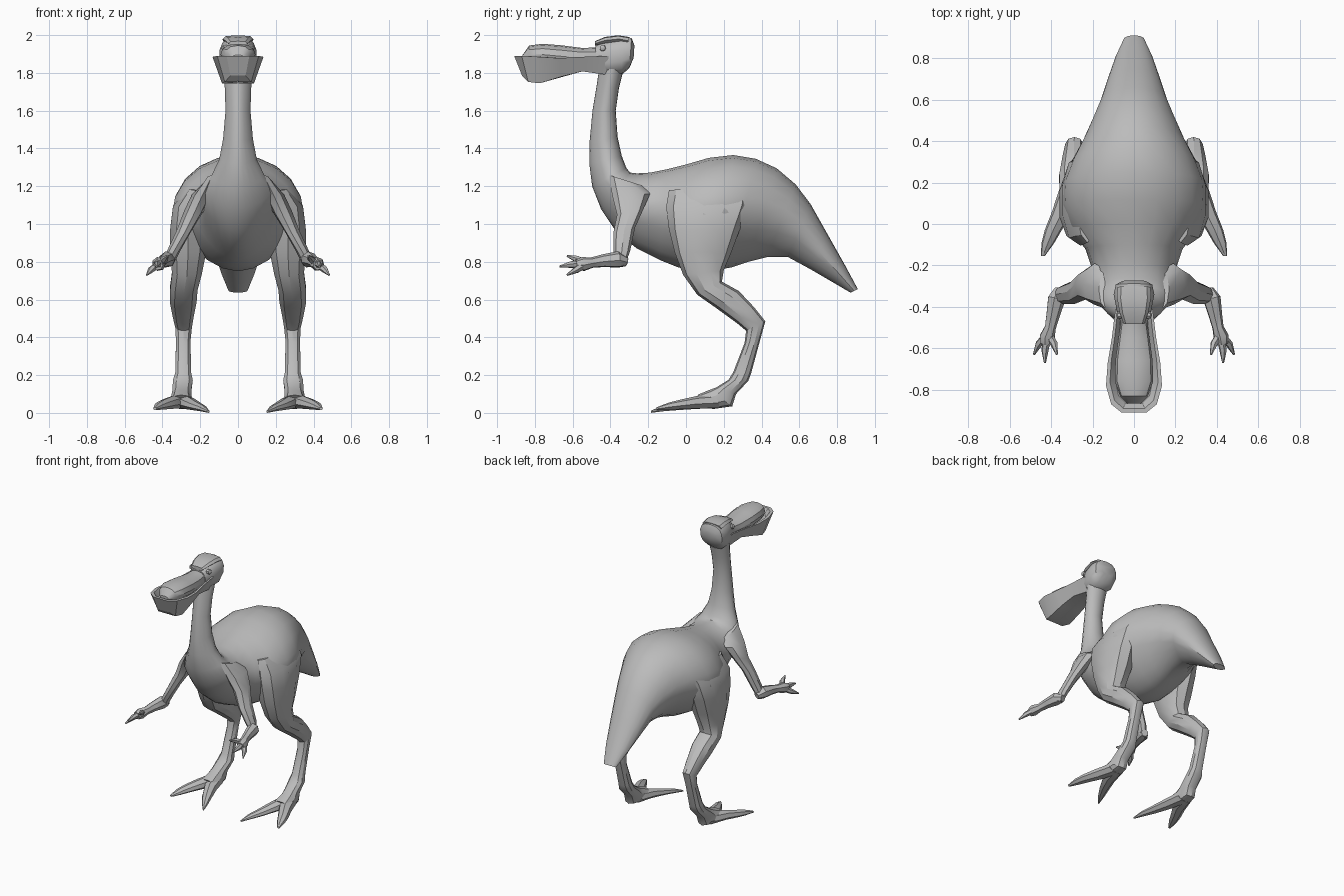
import bpy, bmesh, math
from mathutils import Vector

if "Cube" in bpy.data.objects:
    bpy.data.objects.remove(bpy.data.objects["Cube"])

grey = bpy.data.materials.new("plain_grey")
grey.use_nodes = True
grey.diffuse_color = (0.5, 0.5, 0.5, 1)
grey.node_tree.nodes["Principled BSDF"].inputs["Base Color"].default_value = (0.5, 0.5, 0.5, 1)


def oval(n, power=1.0):
    """Unit outline of n points; power below 1 makes it boxier."""
    def s(v):
        return math.copysign(abs(v) ** power, v)
    return [(s(math.sin(2 * math.pi * i / n)), s(math.cos(2 * math.pi * i / n))) for i in range(n)]


def skin(name, rings, angle):
    """Join rings of points into a closed skin."""
    bm = bmesh.new()
    loops = [[bm.verts.new(p) for p in ring] for ring in rings]
    n = len(loops[0])
    for a, b in zip(loops, loops[1:]):
        for i in range(n):
            j = (i + 1) % n
            bm.faces.new((a[i], a[j], b[j], b[i]))
    bm.faces.new(loops[0])
    bm.faces.new(loops[-1])
    bmesh.ops.recalc_face_normals(bm, faces=bm.faces)
    me = bpy.data.meshes.new(name)
    bm.to_mesh(me)
    bm.free()
    ob = bpy.data.objects.new(name, me)
    bpy.context.collection.objects.link(ob)
    me.materials.append(grey)
    bpy.ops.object.select_all(action='DESELECT')
    ob.select_set(True)
    bpy.context.view_layer.objects.active = ob
    bpy.ops.object.shade_smooth_by_angle(angle=math.radians(angle))


def loft(name, outline, rows, angle=40):
    """Rows: upper (y, z), lower (y, z), half width, optional x offset."""
    rings = []
    for y1, z1, y2, z2, w, *off in rows:
        cx = off[0] if off else 0
        rings.append([(cx + u * w, (y1 + y2) / 2 + v * (y1 - y2) / 2,
                       (z1 + z2) / 2 + v * (z1 - z2) / 2) for u, v in outline])
    skin(name, rings, angle)


def tube(name, pts, n=7, side=1, angle=35):
    """Pts: (x, y, z, radius); the rings follow the path."""
    ps = [Vector((p[0] * side, p[1], p[2])) for p in pts]
    rings = []
    for i, p in enumerate(ps):
        d = (ps[min(i + 1, len(ps) - 1)] - ps[max(i - 1, 0)]).normalized()
        a = d.cross(Vector((0.3, 0.2, 1)) if abs(d.z) < 0.8 else Vector((0, 1, 0))).normalized()
        b = d.cross(a)
        r = pts[i][3]
        rings.append([p + a * r * u + b * r * v for u, v in oval(n)])
    skin(name, rings, angle)


# Body, tail and neck in one sweep, narrower towards the belly
egg = [(u * (1 - 0.28 * max(0, -v)), v) for u, v in oval(20)]
loft("body", egg, [
    (0.91, 0.655, 0.872, 0.636, 0.05),
    (0.84, 0.785, 0.78, 0.69, 0.088),
    (0.75, 0.945, 0.66, 0.76, 0.125),
    (0.66, 1.105, 0.54, 0.825, 0.16),
    (0.58, 1.21, 0.43, 0.825, 0.2),
    (0.48, 1.295, 0.33, 0.80, 0.245),
    (0.37, 1.345, 0.24, 0.77, 0.3),
    (0.25, 1.365, 0.15, 0.755, 0.345),
    (0.12, 1.35, 0.06, 0.75, 0.35),
    (0.0, 1.315, -0.04, 0.77, 0.315),
    (-0.10, 1.29, -0.14, 0.81, 0.235),
    (-0.19, 1.272, -0.26, 0.87, 0.2),
    (-0.26, 1.268, -0.37, 0.96, 0.195),
    (-0.295, 1.272, -0.45, 1.08, 0.185),
    (-0.315, 1.295, -0.497, 1.20, 0.145),
    (-0.34, 1.36, -0.512, 1.32, 0.1),
    (-0.362, 1.46, -0.51, 1.44, 0.079),
    (-0.372, 1.60, -0.495, 1.60, 0.066),
    (-0.355, 1.72, -0.475, 1.72, 0.07),
    (-0.33, 1.82, -0.46, 1.82, 0.078)])

# Head with a flat brow
loft("head", oval(14, 0.8), [
    (-0.48, 1.945, -0.47, 1.80, 0.066),
    (-0.42, 1.975, -0.41, 1.785, 0.085),
    (-0.34, 1.992, -0.34, 1.79, 0.1),
    (-0.288, 1.985, -0.30, 1.825, 0.09),
    (-0.273, 1.945, -0.277, 1.88, 0.055)])
loft("brow", oval(8, 0.7), [
    (-0.482, 1.968, -0.482, 1.944, 0.05),
    (-0.43, 1.99, -0.42, 1.955, 0.07),
    (-0.36, 1.999, -0.35, 1.96, 0.082),
    (-0.30, 1.99, -0.31, 1.95, 0.08)], angle=20)

# Lower bill: an open scoop, rows give rim (x, y, z) then keel (x, y, z)
scoop = [(0.06, -0.91, 1.89, 0.04, -0.868, 1.785),
         (0.11, -0.87, 1.89, 0.07, -0.835, 1.752),
         (0.135, -0.78, 1.885, 0.085, -0.775, 1.745),
         (0.127, -0.67, 1.878, 0.08, -0.66, 1.78),
         (0.107, -0.55, 1.885, 0.068, -0.55, 1.808),
         (0.09, -0.41, 1.89, 0.058, -0.42, 1.79)]
half_rings = [[(x * 0.02, y, z) for *_, x, y, z in scoop],
              [(x, y, z) for *_, x, y, z in scoop],
              [(x, y, z) for x, y, z, *_ in scoop],
              [(x * 0.86, y * 0.97 - 0.007, z) for x, y, z, *_ in scoop],
              [(x * 0.68, y * 0.9 - 0.045, z - 0.035) for x, y, z, *_ in scoop],
              [(x * 0.02, y * 0.9 - 0.045, z - 0.035) for x, y, z, *_ in scoop]]
skin("lower_bill", [h + [(-x, y, z) for x, y, z in reversed(h)] for h in half_rings], 30)

loft("upper_bill", oval(12, 0.85), [
    (-0.865, 1.895, -0.865, 1.86, 0.035),
    (-0.83, 1.945, -0.83, 1.845, 0.068),
    (-0.76, 1.954, -0.76, 1.84, 0.092),
    (-0.66, 1.946, -0.66, 1.83, 0.09),
    (-0.55, 1.932, -0.55, 1.83, 0.075),
    (-0.46, 1.935, -0.46, 1.83, 0.062),
    (-0.40, 1.945, -0.40, 1.84, 0.065)], angle=30)

for side, label in ((1, "left"), (-1, "right")):
    tube(label + "_eye", [(0.06, -0.44, 1.93, 0.018), (0.08, -0.442, 1.932, 0.016),
                          (0.086, -0.443, 1.932, 0.006)], side=side)

    # Leg from hip to the back of the foot
    loft(label + "_leg", oval(10, 0.9), [
        (-0.09, 1.18, 0.35, 1.20, 0.05, 0.225 * side),
        (-0.105, 1.09, 0.335, 1.10, 0.09, 0.258 * side),
        (-0.09, 0.97, 0.285, 0.97, 0.1, 0.264 * side),
        (-0.06, 0.85, 0.24, 0.85, 0.1, 0.264 * side),
        (-0.015, 0.73, 0.20, 0.755, 0.083, 0.27 * side),
        (0.06, 0.625, 0.19, 0.695, 0.076, 0.287 * side),
        (0.16, 0.555, 0.28, 0.645, 0.074, 0.29 * side),
        (0.27, 0.475, 0.36, 0.56, 0.057, 0.29 * side),
        (0.318, 0.435, 0.42, 0.485, 0.046, 0.288 * side),
        (0.31, 0.37, 0.395, 0.395, 0.04, 0.29 * side),
        (0.25, 0.215, 0.345, 0.21, 0.044, 0.29 * side),
        (0.225, 0.175, 0.33, 0.17, 0.055, 0.292 * side),
        (0.16, 0.135, 0.265, 0.10, 0.052, 0.297 * side),
        (0.12, 0.12, 0.245, 0.035, 0.055, 0.30 * side),
        (0.06, 0.095, 0.14, 0.02, 0.065, 0.30 * side)], angle=32)
    # Two spread toes, flattened from top to bottom
    loft(label + "_inner_toe", oval(7), [
        (0.16, 0.10, 0.18, 0.022, 0.05, 0.29 * side),
        (0.05, 0.085, 0.06, 0.018, 0.05, 0.265 * side),
        (-0.05, 0.058, -0.05, 0.012, 0.038, 0.222 * side),
        (-0.12, 0.04, -0.12, 0.007, 0.026, 0.188 * side),
        (-0.185, 0.012, -0.185, 0.0, 0.005, 0.155 * side)], angle=25)
    loft(label + "_outer_toe", oval(7), [
        (0.16, 0.10, 0.18, 0.022, 0.05, 0.31 * side),
        (0.06, 0.09, 0.06, 0.02, 0.052, 0.345 * side),
        (-0.03, 0.07, -0.03, 0.017, 0.042, 0.39 * side),
        (-0.09, 0.055, -0.09, 0.015, 0.032, 0.415 * side),
        (-0.155, 0.03, -0.155, 0.015, 0.01, 0.44 * side)], angle=25)

    # Arm, hand and three fingers
    loft(label + "_upper_arm", oval(8), [
        (-0.41, 1.26, -0.22, 1.20, 0.035, 0.135 * side),
        (-0.39, 1.15, -0.19, 1.16, 0.055, 0.19 * side),
        (-0.365, 1.05, -0.225, 1.08, 0.052, 0.235 * side),
        (-0.385, 0.95, -0.27, 0.98, 0.04, 0.285 * side),
        (-0.385, 0.85, -0.295, 0.86, 0.035, 0.342 * side),
        (-0.37, 0.79, -0.325, 0.775, 0.026, 0.37 * side)], angle=30)
    tube(label + "_forearm", [
        (0.36, -0.315, 0.80, 0.025), (0.375, -0.36, 0.812, 0.044),
        (0.392, -0.44, 0.805, 0.034), (0.405, -0.50, 0.795, 0.028),
        (0.42, -0.545, 0.788, 0.038), (0.425, -0.58, 0.783, 0.028)], side=side)
    fingers = (("inner", (0.385, -0.58, 0.815), (0.372, -0.63, 0.832)),
               ("middle", (0.43, -0.61, 0.785), (0.43, -0.67, 0.775)),
               ("outer", (0.46, -0.58, 0.758), (0.483, -0.63, 0.73)))
    for name, mid, tip in fingers:
        tube(f"{label}_{name}_finger", [(0.415, -0.53, 0.79, 0.02), (*mid, 0.018), (*tip, 0.005)],
             n=6, side=side)
